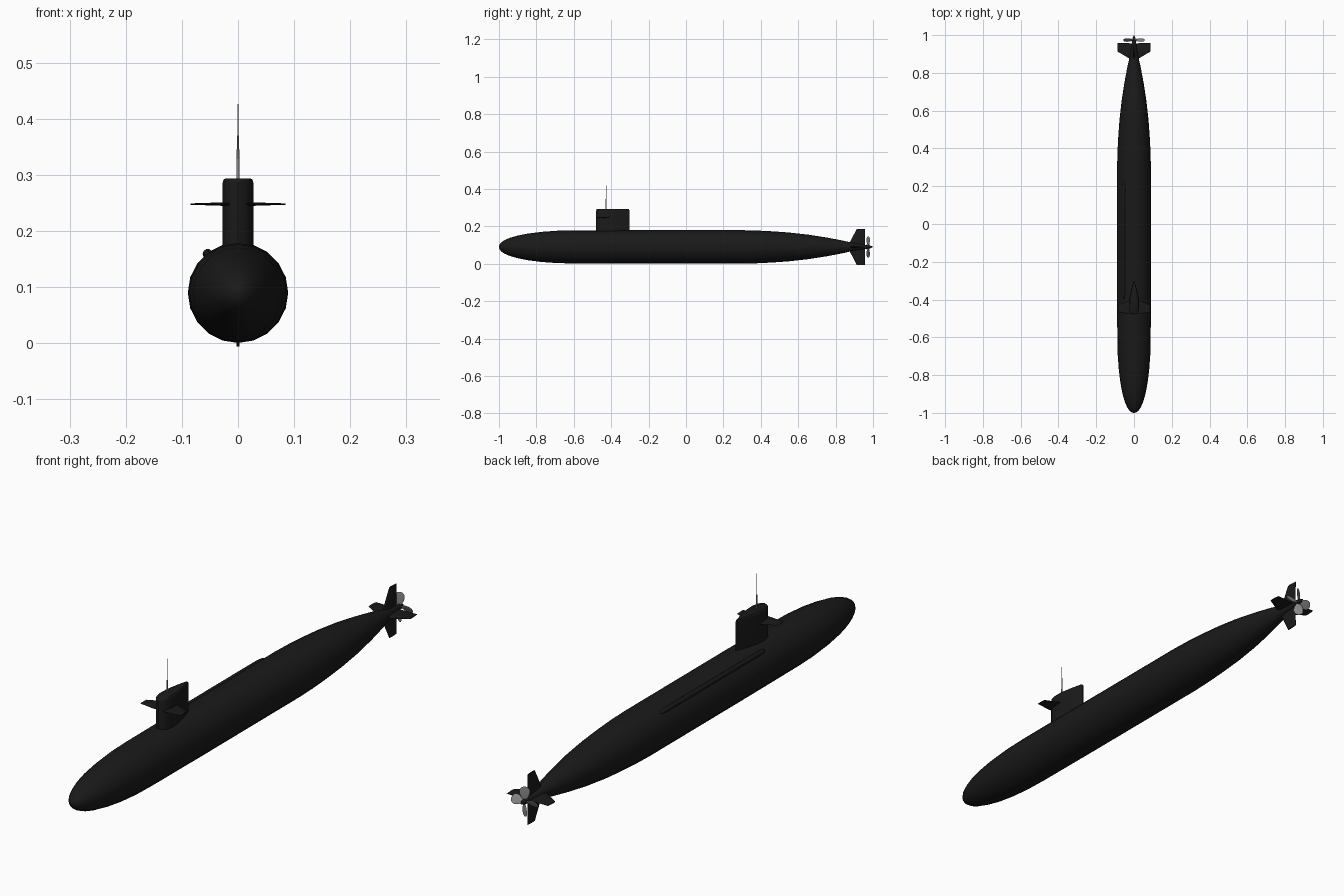
import bpy, bmesh, math
from mathutils import Matrix, Vector

if "Cube" in bpy.data.objects:
    bpy.data.objects.remove(bpy.data.objects["Cube"])

CZ = 0.09  # hull axis height


def material(name, v):
    m = bpy.data.materials.new(name)
    m.diffuse_color = (v, v, v, 1)
    m.use_nodes = True
    m.node_tree.nodes["Principled BSDF"].inputs["Base Color"].default_value = m.diffuse_color
    return m


BLACK = material("black_paint", 0.01)
METAL = material("grey_metal", 0.25)


def finish(name, bm, mat, angle=40):
    bmesh.ops.remove_doubles(bm, verts=bm.verts, dist=1e-5)
    bmesh.ops.recalc_face_normals(bm, faces=bm.faces)
    me = bpy.data.meshes.new(name)
    bm.to_mesh(me)
    bm.free()
    ob = bpy.data.objects.new(name, me)
    bpy.context.collection.objects.link(ob)
    me.materials.append(mat)
    bpy.context.view_layer.objects.active = ob
    for o in bpy.context.selected_objects:
        o.select_set(False)
    ob.select_set(True)
    bpy.ops.object.shade_smooth_by_angle(angle=math.radians(angle))
    return ob


def loft(bm, rings):
    """Skin a list of equal-length point rings and cap both ends."""
    vs = [[bm.verts.new(p) for p in r] for r in rings]
    n = len(vs[0])
    for a, b in zip(vs, vs[1:]):
        for i in range(n):
            j = (i + 1) % n
            bm.faces.new((a[i], a[j], b[j], b[i]))
    bm.faces.new(vs[0])
    bm.faces.new(vs[-1])


def lathe(name, profile, mat, n, centre=(0, 0, 0), axis="Y"):
    """Round body from (position along axis, radius) pairs."""
    bm = bmesh.new()
    rings = []
    for t, r in profile:
        ring = []
        for i in range(n):
            a = 2 * math.pi * i / n
            u, w = r * math.cos(a), r * math.sin(a)
            p = Vector((u, t, w)) if axis == "Y" else Vector((u, w, t))
            ring.append(p + Vector(centre))
        rings.append(ring)
    loft(bm, rings)
    return finish(name, bm, mat)


# foil outline: (chord fraction from the leading edge, half thickness fraction)
FOIL = [(0, 0), (0.03, 0.5), (0.1, 0.82), (0.25, 1), (0.45, 0.95), (0.75, 0.55), (1, 0.1)]


def foil(lead, trail, half):
    """Foil section as (thickness, y) pairs."""
    side = [(h * half, lead + c * (trail - lead)) for c, h in FOIL]
    return side + [(-x, y) for x, y in reversed(side[1:])]


def fin(name, sections, angle, z):
    """Fin growing along +X from (span, lead, trail, half thickness), rolled about Y."""
    bm = bmesh.new()
    loft(bm, [[(s, y, t) for t, y in foil(l, tr, h)] for s, l, tr, h in sections])
    bm.transform(Matrix.Translation((0, 0, z)) @ Matrix.Rotation(angle, 4, "Y"))
    return finish(name, bm, BLACK, 30)


# hull with elliptical bow and tapered stern
bow = [(-1 + 0.4 * (1 - math.cos(a)), 0.0885 * math.sin(a) ** 0.92)
       for a in [math.radians(d) for d in (1, 7, 14, 22, 31, 41, 52, 64, 77, 90)]]
stern = [(-0.3, 0.0895), (0.3, 0.0895), (0.38, 0.0875), (0.46, 0.0835), (0.55, 0.077),
         (0.65, 0.066), (0.75, 0.0505), (0.83, 0.0355), (0.89, 0.022), (0.96, 0.011)]
lathe("hull", bow + stern, BLACK, 20, (0, 0, CZ))

# sail, with a rounded top edge
bm = bmesh.new()
sail_rings = []
for z, inset in ((0.15, 0), (0.285, 0), (0.291, 0.0015), (0.294, 0.005)):
    sail_rings.append([(x, y, z) for x, y in
                       foil(-0.48 + inset, -0.303 - inset, 0.0275 - inset)])
loft(bm, sail_rings)
finish("sail", bm, BLACK)

# sail planes
for side, ang in (("right", 0), ("left", math.pi)):
    fin("sail_plane_" + side,
        [(0, -0.475, -0.395, 0.003), (0.03, -0.475, -0.405, 0.003),
         (0.085, -0.468, -0.43, 0.0012)], ang, 0.248)

# mast
lathe("mast", [(0.28, 0.0028), (0.345, 0.0024), (0.346, 0.0015), (0.39, 0.0012),
               (0.391, 0.0008), (0.426, 0.0006)], METAL, 10, (0, -0.427, 0), "Z")

# long tube fairing on the left shoulder
lathe("side_fairing", [(-0.4, 0.001), (-0.392, 0.006), (-0.375, 0.009), (0.2, 0.009),
                       (0.225, 0.006), (0.24, 0.001)], BLACK, 10, (-0.054, 0, 0.159))

# four tail fins
for i, where in enumerate(("right", "bottom", "left", "top")):
    tip = 0.087 if i % 2 == 0 else 0.096
    fin("tail_fin_" + where,
        [(0, 0.865, 0.955, 0.005), (0.025, 0.876, 0.957, 0.005), (tip, 0.913, 0.958, 0.0025)],
        i * math.pi / 2, CZ)

# propeller hub and cone
lathe("propeller_hub", [(0.95, 0.0105), (0.975, 0.01), (0.985, 0.0075),
                        (0.995, 0.003), (1.0, 0.0005)], BLACK, 14, (0, 0, CZ))

# propeller blades: pitched rounded paddles
for k in range(4):
    bm = bmesh.new()
    bmesh.ops.create_uvsphere(bm, u_segments=18, v_segments=8, radius=1)
    bm.transform(Matrix.Diagonal((0.023, 0.026, 0.0012, 1)))
    for v in bm.verts:  # narrow towards the root
        v.co.x *= 0.78 + 9 * v.co.y
    bm.transform(Matrix.Rotation(math.pi / 2, 4, "X"))
    roll = Matrix.Rotation(k * math.pi / 2, 4, "Y")
    bm.transform(Matrix.Translation((0, 0.974, CZ)) @ roll
                 @ Matrix.Translation((0, 0, 0.031)) @ Matrix.Rotation(math.radians(30), 4, "Z"))
    finish("propeller_blade_%d" % (k + 1), bm, METAL, 60)
